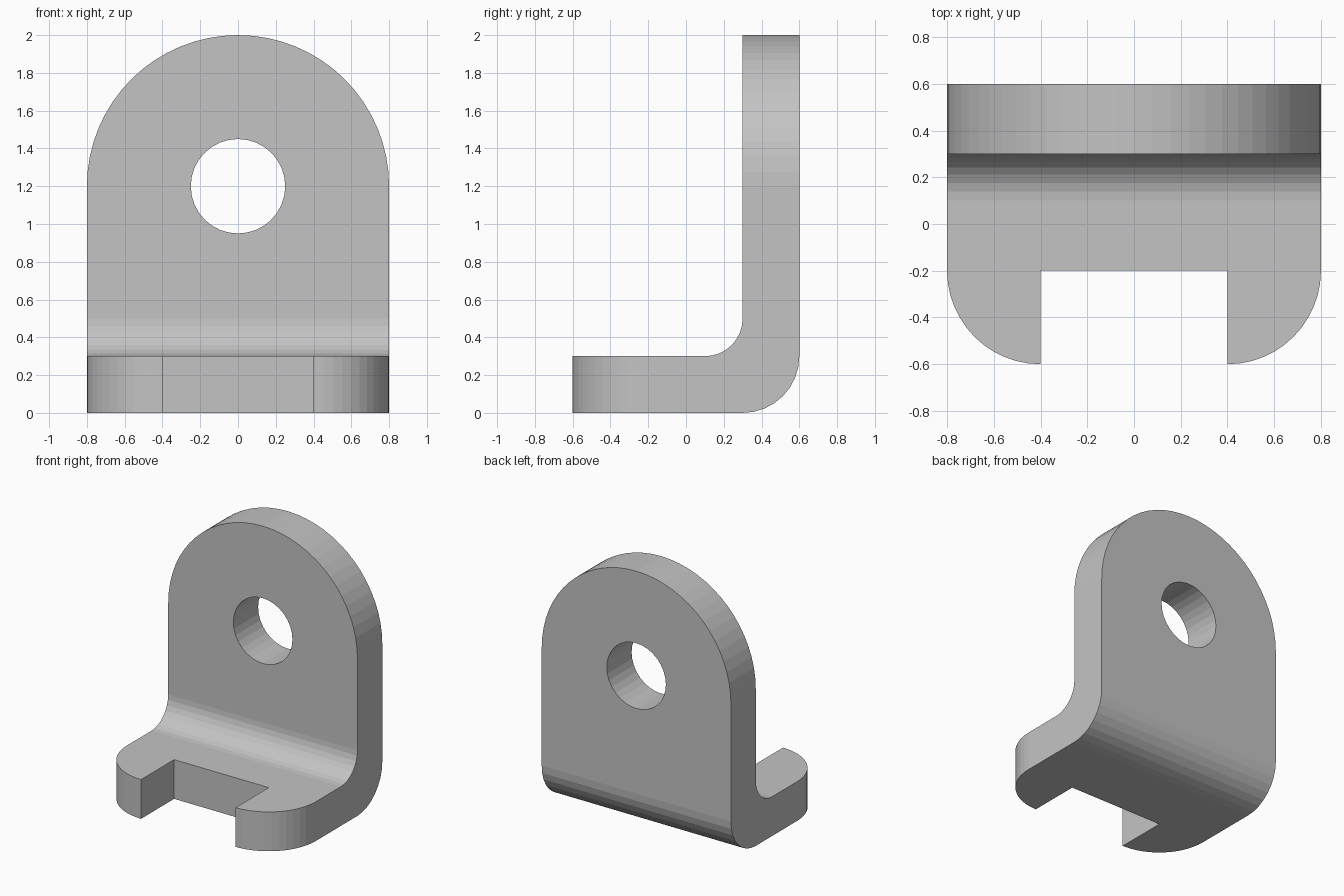
import bpy, bmesh
from math import cos, sin, radians
from mathutils import Vector

cube = bpy.data.objects.get("Cube")
if cube:
    bpy.data.objects.remove(cube, do_unlink=True)

steel = bpy.data.materials.new("plain_grey")
steel.use_nodes = True
grey = (0.55, 0.55, 0.55, 1)
steel.diffuse_color = grey
steel.node_tree.nodes["Principled BSDF"].inputs["Base Color"].default_value = grey


def arc(cx, cy, r, start, end, steps):
    """Points along a circular arc, angles in degrees."""
    angles = [radians(start + (end - start) * i / steps) for i in range(steps + 1)]
    return [(cx + r * cos(a), cy + r * sin(a)) for a in angles]


def prism(name, outline, place, depth):
    """Closed outline, mapped to 3D by place and extruded by depth."""
    bm = bmesh.new()
    face = bm.faces.new([bm.verts.new(place(u, v)) for u, v in outline])
    new = bmesh.ops.extrude_face_region(bm, geom=[face])["geom"]
    verts = [g for g in new if isinstance(g, bmesh.types.BMVert)]
    bmesh.ops.translate(bm, verts=verts, vec=Vector(depth))
    bmesh.ops.recalc_face_normals(bm, faces=bm.faces)
    mesh = bpy.data.meshes.new(name)
    bm.to_mesh(mesh)
    bm.free()
    mesh.materials.append(steel)
    obj = bpy.data.objects.new(name, mesh)
    bpy.context.collection.objects.link(obj)
    return obj


def shape(target, cutter, operation):
    """Apply a boolean, then discard the cutter."""
    mod = target.modifiers.new(cutter.name, 'BOOLEAN')
    mod.object, mod.operation, mod.solver = cutter, operation, 'EXACT'
    bpy.context.view_layer.objects.active = target
    bpy.ops.object.modifier_apply(modifier=mod.name)
    bpy.data.objects.remove(cutter, do_unlink=True)


def from_side(u, v):
    return (-0.8, u, v)


def from_front(u, v):
    return (u, -1, v)


def from_top(u, v):
    return (u, v, -0.5)


# Bent L-shaped plate
profile = [(-0.6, 0), *arc(0.3, 0.3, 0.3, -90, 0, 8), (0.6, 2), (0.3, 2),
           *arc(0.1, 0.5, 0.2, 0, -90, 8), (-0.6, 0.3)]
bracket = prism("angle_bracket", profile, from_side, (1.6, 0, 0))

# Rounded top of the upright
arch = [(-1, -0.5), (1, -0.5), (1, 1.2), *arc(0, 1.2, 0.8, 0, 180, 32), (-1, 1.2)]
shape(bracket, prism("arch_outline", arch, from_front, (0, 2, 0)), 'INTERSECT')

# Rounded front corners of the foot
foot = [*arc(-0.4, -0.2, 0.4, 180, 270, 12), *arc(0.4, -0.2, 0.4, 270, 360, 12),
        (1, -0.2), (1, 1), (-1, 1), (-1, -0.2)]
shape(bracket, prism("foot_outline", foot, from_top, (0, 0, 3)), 'INTERSECT')

# Bolt hole through the upright
hole = arc(0, 1.2, 0.25, 0, 360, 32)[:-1]
shape(bracket, prism("bolt_hole", hole, from_front, (0, 2, 0)), 'DIFFERENCE')

# Slot in the front of the foot
slot = [(-0.4, -1), (0.4, -1), (0.4, -0.2), (-0.4, -0.2)]
shape(bracket, prism("foot_slot", slot, from_top, (0, 0, 1)), 'DIFFERENCE')
